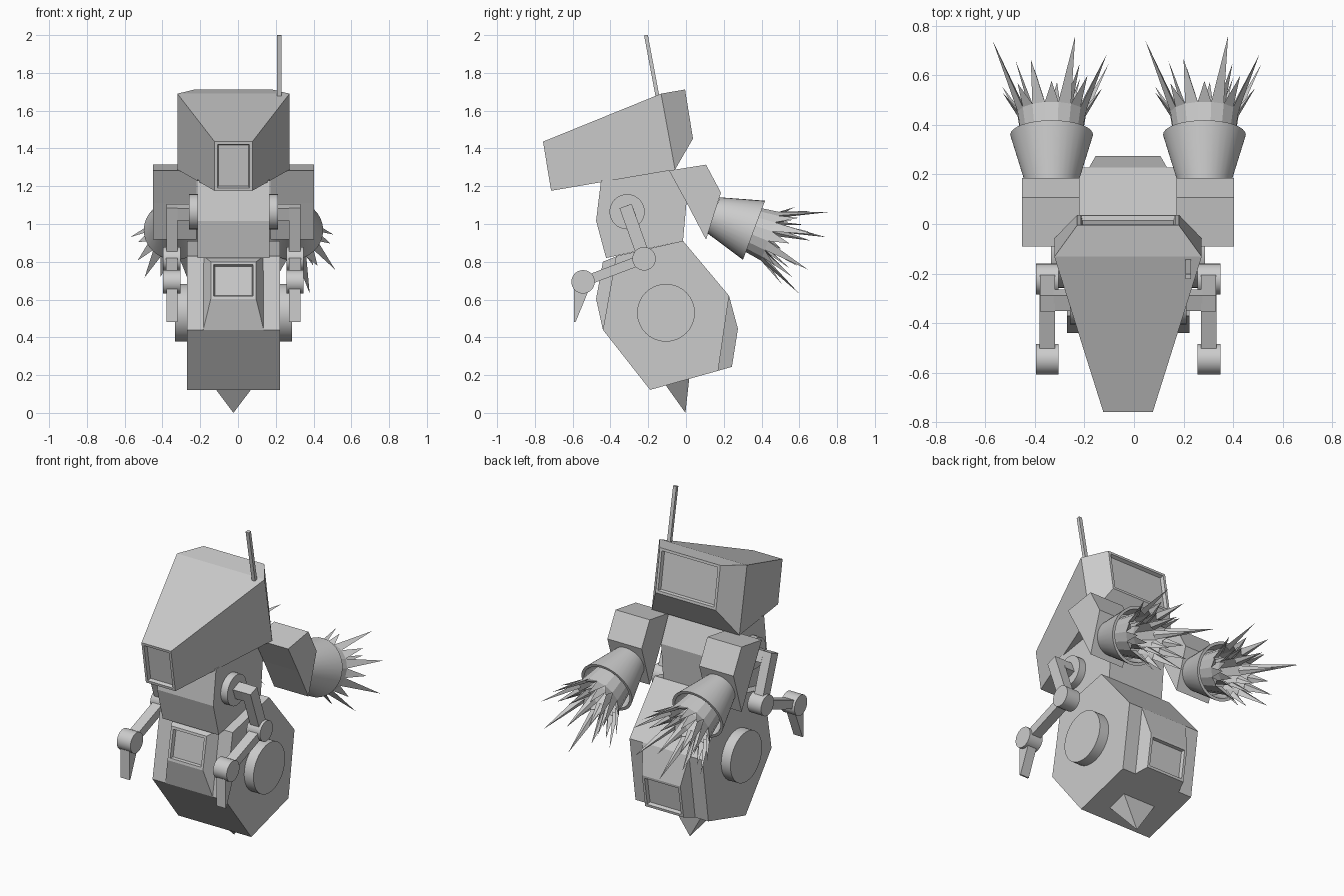
import bpy, bmesh, math
from mathutils import Vector

cube = bpy.data.objects.get("Cube")
if cube:
    bpy.data.objects.remove(cube, do_unlink=True)

CX = -0.024  # symmetry plane of the body

grey = bpy.data.materials.new("plain grey")
grey.use_nodes = True
colour = (0.6, 0.6, 0.6, 1)
grey.diffuse_color = colour
grey.node_tree.nodes["Principled BSDF"].inputs["Base Color"].default_value = colour


def finish(name, bm, smooth=False):
    bmesh.ops.recalc_face_normals(bm, faces=bm.faces)
    mesh = bpy.data.meshes.new(name)
    bm.to_mesh(mesh)
    bm.free()
    mesh.materials.append(grey)
    obj = bpy.data.objects.new(name, mesh)
    bpy.context.collection.objects.link(obj)
    if smooth:
        bpy.ops.object.select_all(action="DESELECT")
        obj.select_set(True)
        bpy.context.view_layer.objects.active = obj
        bpy.ops.object.shade_smooth_by_angle(angle=math.radians(40))
    return obj


def prism(name, profile, x0, x1):
    """Side profile of (y, z) points extruded across x."""
    bm = bmesh.new()
    face = bm.faces.new([bm.verts.new((CX + x0, y, z)) for y, z in profile])
    new = bmesh.ops.extrude_face_region(bm, geom=[face])["geom"]
    verts = [v for v in new if isinstance(v, bmesh.types.BMVert)]
    bmesh.ops.translate(bm, verts=verts, vec=(x1 - x0, 0, 0))
    return finish(name, bm)


def loft(name, sections, windows, rim=0.022, depth=0.02):
    """Box lofted through (top, bottom, half width) sections; windows are recessed ends."""
    bm = bmesh.new()
    rings = []
    for top, low, w in sections:
        corners = ((-w, top), (w, top), (w, low), (-w, low))
        rings.append([bm.verts.new((CX + x, p[0], p[1])) for x, p in corners])
    for a, b in zip(rings, rings[1:]):
        for i in range(4):
            j = (i + 1) % 4
            bm.faces.new((a[i], a[j], b[j], b[i]))
    ends = [bm.faces.new(rings[0]), bm.faces.new(rings[-1])]
    bmesh.ops.recalc_face_normals(bm, faces=bm.faces)
    for k in windows:
        bmesh.ops.inset_region(bm, faces=[ends[k]], thickness=rim)
        bmesh.ops.inset_region(bm, faces=[ends[k]], thickness=0.008, depth=-depth)
    return finish(name, bm)


def disc(name, y, z, radius, x0, x1):
    """Cylinder lying across x."""
    bm = bmesh.new()
    bmesh.ops.create_cone(bm, cap_ends=True, segments=32, radius1=radius,
                          radius2=radius, depth=abs(x1 - x0))
    for v in bm.verts:
        v.co = Vector((CX + (x0 + x1) / 2 + v.co.z, y + v.co.x, z + v.co.y))
    return finish(name, bm, True)


def beam(name, a, b, width, x0, x1):
    """Straight bar between two (y, z) points."""
    a, b = Vector(a), Vector(b)
    d = (b - a).normalized() * width / 2
    n = Vector((-d.y, d.x))
    return prism(name, [a + n, b + n, b - n, a - n], x0, x1)


# Head, with recessed visor and rear panel
loft("head", [((-0.757, 1.436), (-0.714, 1.176), 0.1),
              ((-0.132, 1.69), (-0.058, 1.288), 0.297),
              ((-0.005, 1.712), (0.037, 1.452), 0.205)], (0, 1))
beam("antenna", (-0.15, 1.67), (-0.212, 2.0), 0.02, 0.231, 0.253)

# Torso and lower body
prism("torso", [(-0.45, 1.23), (-0.476, 1.017), (-0.423, 0.82), (-0.016, 0.911),
                (0.004, 1.13), (-0.07, 1.29)], -0.19, 0.19)
prism("lower_body", [(-0.37, 0.83), (-0.016, 0.911), (0.228, 0.62), (0.17, 0.223),
                     (-0.19, 0.122), (-0.44, 0.44)], -0.247, 0.247)
loft("front_hatch", [((-0.44, 0.8), (-0.476, 0.604), 0.12),
                     ((-0.365, 0.83), (-0.44, 0.44), 0.16)], (0,))
loft("rear_hatch", [((0.275, 0.445), (0.243, 0.244), 0.13),
                    ((0.228, 0.62), (0.17, 0.223), 0.157)], (0,))

# Pointed foot under the body
bm = bmesh.new()
tip = bm.verts.new((CX, -0.003, 0))
base = [bm.verts.new((CX + x, -0.045 + s * 0.062, 0.163 + s * 0.017))
        for x, s in ((-0.11, -1), (0.11, -1), (0.11, 1), (-0.11, 1))]
bm.faces.new(base)
for i in range(4):
    bm.faces.new((base[i], base[(i + 1) % 4], tip))
finish("foot_spike", bm)

# Thruster axis frame
AXIS = Vector((0, 0.937, -0.35))
UP = Vector((0, 0.35, 0.937))
RIM = Vector((0, 0.36, 0.967))


def around(x, angle, radius, along):
    """Point at a polar position around a thruster axis."""
    p = RIM + AXIS * along + UP * math.sin(angle) * radius
    return p + Vector((CX + x + math.cos(angle) * radius, 0, 0))


def nozzle(name, x):
    bm = bmesh.new()
    n = 32
    rings = []
    for radius, along in ((0.1, -0.23), (0.167, 0), (0.15, 0), (0.125, -0.09)):
        rings.append([bm.verts.new(around(x, math.tau * i / n, radius, along))
                      for i in range(n)])
    for a, b in zip(rings, rings[1:]):
        for i in range(n):
            j = (i + 1) % n
            bm.faces.new((a[i], a[j], b[j], b[i]))
    bm.faces.new(rings[0])
    bm.faces.new(rings[-1])
    finish(name, bm, True)


def flame(name, x, lengths, radius, flare, valley):
    """Crown of uneven spikes fanning out of a nozzle."""
    bm = bmesh.new()
    n = len(lengths)
    step = math.tau / n
    base, low, tips = [], [], []
    for i, length in enumerate(lengths):
        base.append(bm.verts.new(around(x, (i - 0.5) * step, radius * 0.8, -0.09)))
        low.append(bm.verts.new(around(x, (i - 0.5) * step, radius, valley)))
        tips.append(bm.verts.new(around(x, i * step, radius + flare * length, length)))
    for i in range(n):
        j = (i + 1) % n
        bm.faces.new((base[i], base[j], low[j], low[i]))
        # Each spike is a three-sided point with a ridge on its inner side
        ridge = bm.verts.new(around(x, i * step, radius * 0.8, valley))
        for a, b in ((low[i], low[j]), (low[j], ridge), (ridge, low[i])):
            bm.faces.new((a, b, tips[i]))
    finish(name, bm)


OUTER = [0.2, 0.31, 0.2, 0.34, 0.16, 0.25, 0.17, 0.37,
         0.18, 0.24, 0.28, 0.2, 0.24, 0.34, 0.17, 0.34]
INNER = [0.2, 0.27, 0.18, 0.24, 0.3, 0.17, 0.25, 0.2, 0.28]

for side, s in (("left", 1), ("right", -1)):
    # Side discs
    disc(side + "_body_disc", -0.106, 0.53, 0.153, s * 0.24, s * 0.31)
    disc(side + "_shoulder_disc", -0.312, 1.065, 0.093, s * 0.18, s * 0.235)

    # Jointed arm
    beam(side + "_shoulder_bar", (-0.32, 1.095), (-0.295, 1.03), 0.068, s * 0.23, s * 0.3)
    beam(side + "_upper_arm", (-0.32, 1.095), (-0.225, 0.83), 0.068, s * 0.295, s * 0.355)
    disc(side + "_elbow", -0.222, 0.816, 0.062, s * 0.28, s * 0.372)
    beam(side + "_forearm", (-0.222, 0.816), (-0.545, 0.694), 0.052, s * 0.295, s * 0.357)
    disc(side + "_wrist", -0.545, 0.694, 0.062, s * 0.28, s * 0.372)
    prism(side + "_claw", [(-0.593, 0.66), (-0.515, 0.65), (-0.585, 0.48), (-0.594, 0.48)],
          s * 0.295, s * 0.355)

    # Thruster
    prism(side + "_thruster_mount", [(-0.09, 1.283), (0.106, 1.314), (0.185, 1.166),
                                     (0.106, 0.917), (0.005, 1.11)], s * 0.195, s * 0.427)
    nozzle(side + "_nozzle", s * 0.308)
    flame(side + "_outer_flame", s * 0.308, OUTER, 0.14, 0.32, 0.09)
    flame(side + "_inner_flame", s * 0.308, INNER, 0.08, 0.25, 0.07)
